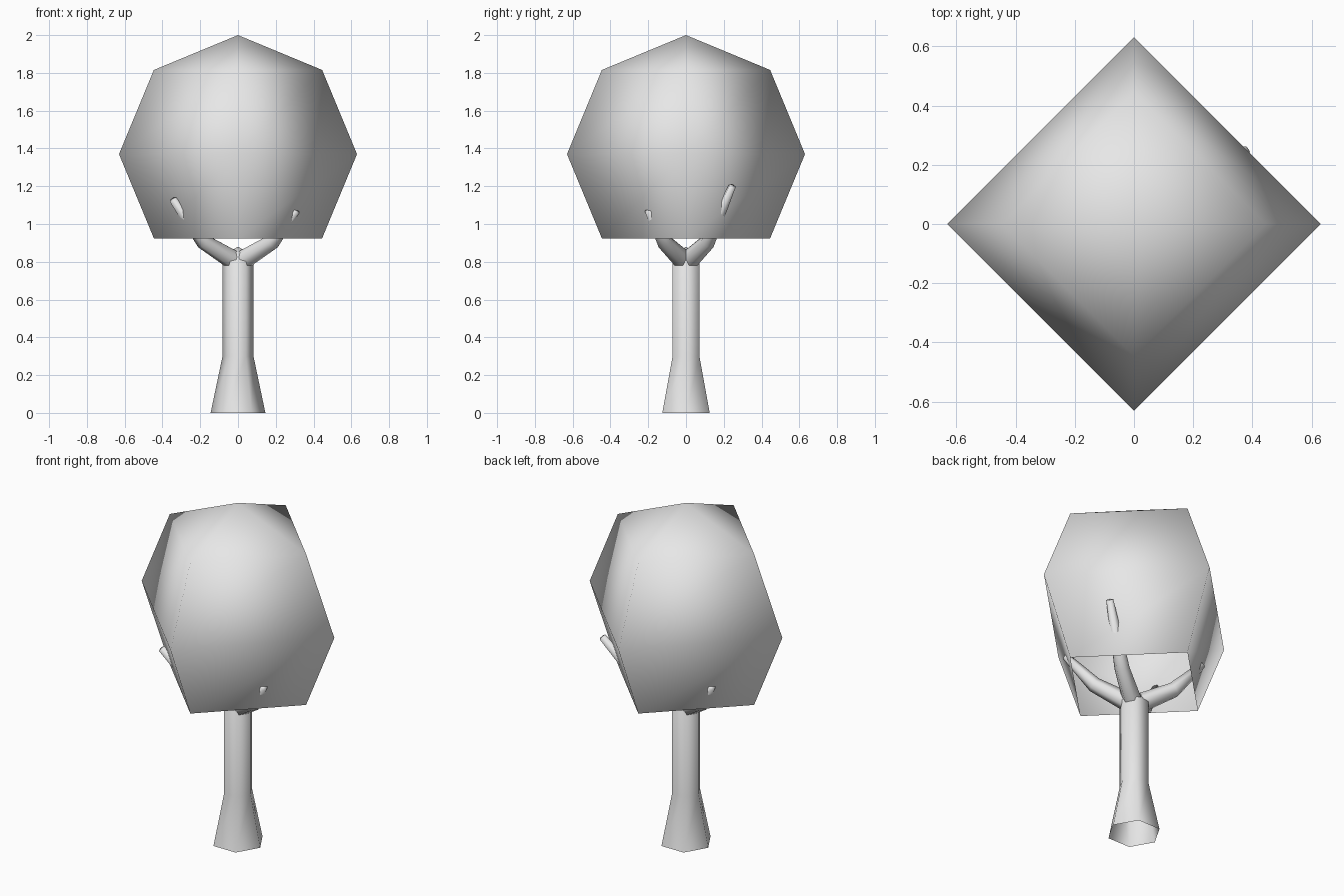
import bpy
import bmesh
import math
from mathutils import Vector

cube = bpy.data.objects.get("Cube")
if cube:
    bpy.data.objects.remove(cube, do_unlink=True)

grey = bpy.data.materials.new("plain_grey")
grey.use_nodes = True
colour = (0.8, 0.8, 0.8, 1.0)
grey.diffuse_color = colour
grey.node_tree.nodes["Principled BSDF"].inputs["Base Color"].default_value = colour


def finish(name, bm):
    """Turn a bmesh into a smooth-shaded object."""
    bmesh.ops.recalc_face_normals(bm, faces=bm.faces[:])
    for face in bm.faces:
        face.smooth = True
    mesh = bpy.data.meshes.new(name)
    bm.to_mesh(mesh)
    bm.free()
    mesh.materials.append(grey)
    obj = bpy.data.objects.new(name, mesh)
    bpy.context.collection.objects.link(obj)
    return obj


def ring(bm, centre, u, v, radius, sides):
    steps = [math.tau * i / sides for i in range(sides)]
    return [bm.verts.new(centre + radius * (u * math.cos(a) + v * math.sin(a)))
            for a in steps]


def bridge(bm, low, high):
    n = len(low)
    for i in range(n):
        j = (i + 1) % n
        bm.faces.new((low[i], low[j], high[j], high[i]))


def turned(name, profile, top, sides):
    """Open-bottomed turned shape: (radius, height) rings up to a pole."""
    bm = bmesh.new()
    x, y = Vector((1, 0, 0)), Vector((0, 1, 0))
    rings = [ring(bm, Vector((0, 0, z)), x, y, r, sides) for r, z in profile]
    for low, high in zip(rings, rings[1:]):
        bridge(bm, low, high)
    pole = bm.verts.new((0, 0, top))
    last = rings[-1]
    for i in range(sides):
        bm.faces.new((last[i], last[(i + 1) % sides], pole))
    return finish(name, bm)


def branch(name, points, radii, sides=6):
    """Tapering tube along a bent path, closed at the tip."""
    bm = bmesh.new()
    pts = [Vector(p) for p in points]
    side = Vector((-pts[-1].y, pts[-1].x, 0)).normalized()
    rings = []
    for i, (p, r) in enumerate(zip(pts, radii)):
        along = (pts[min(i + 1, len(pts) - 1)] - pts[max(i - 1, 0)]).normalized()
        rings.append(ring(bm, p, side, along.cross(side).normalized(), r, sides))
    for low, high in zip(rings, rings[1:]):
        bridge(bm, low, high)
    bm.faces.new(rings[-1])
    return finish(name, bm)


# Crown: four-sided ball with an open underside
R, MID = 0.63, 1.37
angles = [math.radians(a) for a in (-45, 0, 45)]
turned("leaf_crown",
       [(R * math.cos(a), MID + R * math.sin(a)) for a in angles], MID + R, 4)

# Trunk: flared six-sided column
turned("trunk", [(0.145, 0), (0.082, 0.3), (0.082, 0.8), (0.05, 0.85)], 0.88, 6)

# Branches: one per diagonal, with differing tips
tips = {
    "back_left": (1, 1, (0.375, 0.245, 1.2)),
    "front_right": (-1, -1, (0.345, 0.22, 1.13)),
    "back_right": (-1, 1, (0.31, 0.2, 1.07)),
    "front_left": (1, -1, (0.31, 0.2, 1.07)),
}
for label, (sx, sy, tip) in tips.items():
    path = [(0.035, 0.022, 0.815), (0.18, 0.115, 0.905), tip]
    branch(label + "_branch", [(sx * x, sy * y, z) for x, y, z in path],
           [0.052, 0.042, 0.02])
